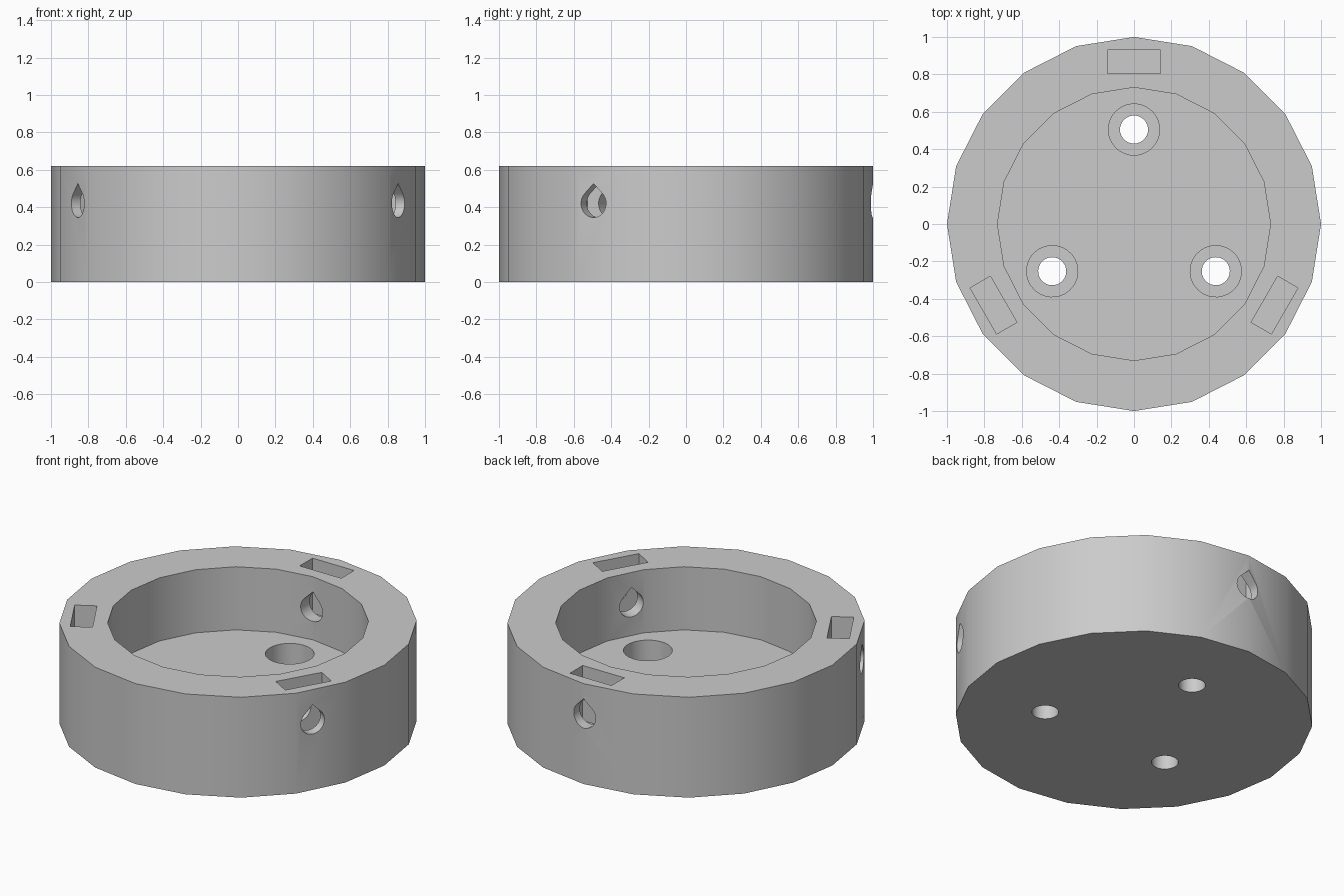
import bpy, bmesh, math
from mathutils import Matrix

if "Cube" in bpy.data.objects:
    bpy.data.objects.remove(bpy.data.objects["Cube"], do_unlink=True)

HEIGHT, FLOOR = 0.62, 0.23
SIDES = 20

grey = bpy.data.materials.new("plain grey")
grey.use_nodes = True
colour = (0.6, 0.6, 0.6, 1)
grey.diffuse_color = colour
grey.node_tree.nodes["Principled BSDF"].inputs["Base Color"].default_value = colour


def ring(radius, sides, start=math.pi / 2, sweep=math.tau):
    return [(radius * math.cos(start + sweep * i / sides),
             radius * math.sin(start + sweep * i / sides)) for i in range(sides)]


def prism(name, outline, low, high, matrix=Matrix()):
    """Extrude a closed outline from low to high, then place it."""
    bm = bmesh.new()
    base = bm.faces.new([bm.verts.new((x, y, low)) for x, y in outline])
    out = bmesh.ops.extrude_face_region(bm, geom=[base])
    tops = [v for v in out["geom"] if isinstance(v, bmesh.types.BMVert)]
    bmesh.ops.translate(bm, verts=tops, vec=(0, 0, high - low))
    bmesh.ops.recalc_face_normals(bm, faces=bm.faces)
    bm.transform(matrix)
    mesh = bpy.data.meshes.new(name)
    bm.to_mesh(mesh)
    bm.free()
    mesh.materials.append(grey)
    obj = bpy.data.objects.new(name, mesh)
    bpy.context.collection.objects.link(obj)
    return obj


# Solid body and the round recess
body = prism("round_housing", ring(1, SIDES), 0, HEIGHT)
cutters = [prism("recess_cutter", ring(0.73, SIDES), FLOOR, HEIGHT + 0.1)]

# Teardrop outline: round below, with a pointed roof
bore = 0.075
teardrop = ring(bore, 24, math.radians(135), math.radians(280))
teardrop = [(x, y) for x, y in teardrop if y < bore * 0.72]
teardrop.append((0, bore * math.sqrt(2)))

# Three screw holes, nut pockets and side bores
pocket = [(-0.142, 0.805), (0.142, 0.805), (0.142, 0.93), (-0.142, 0.93)]
for i in range(3):
    turn = Matrix.Rotation(math.tau * i / 3, 4, 'Z')
    at_screw = turn @ Matrix.Translation((0, 0.505, 0))
    side_on = turn @ Matrix.Translation((0, 0, 0.42)) @ Matrix.Rotation(math.pi / 2, 4, 'X')
    cutters += [
        prism("screw_head_cutter", ring(0.137, 32), 0.09, FLOOR + 0.1, at_screw),
        prism("screw_hole_cutter", ring(bore, 32), -0.1, FLOOR + 0.05, at_screw),
        prism("nut_pocket_cutter", pocket, 0.28, HEIGHT + 0.1, turn),
        prism("side_bore_cutter", teardrop, -1.1, -0.55, side_on),
    ]

# Cut everything out of the body
bpy.context.view_layer.objects.active = body
for cutter in cutters:
    cutter.hide_render = True
    mod = body.modifiers.new("cut", 'BOOLEAN')
    mod.operation = 'DIFFERENCE'
    mod.solver = 'EXACT'
    mod.object = cutter
    bpy.ops.object.modifier_apply(modifier=mod.name)
    bpy.data.objects.remove(cutter, do_unlink=True)

# Smooth the round walls, keep the rims sharp
bpy.ops.object.select_all(action='DESELECT')
body.select_set(True)
bpy.ops.object.shade_smooth_by_angle(angle=math.radians(30))
